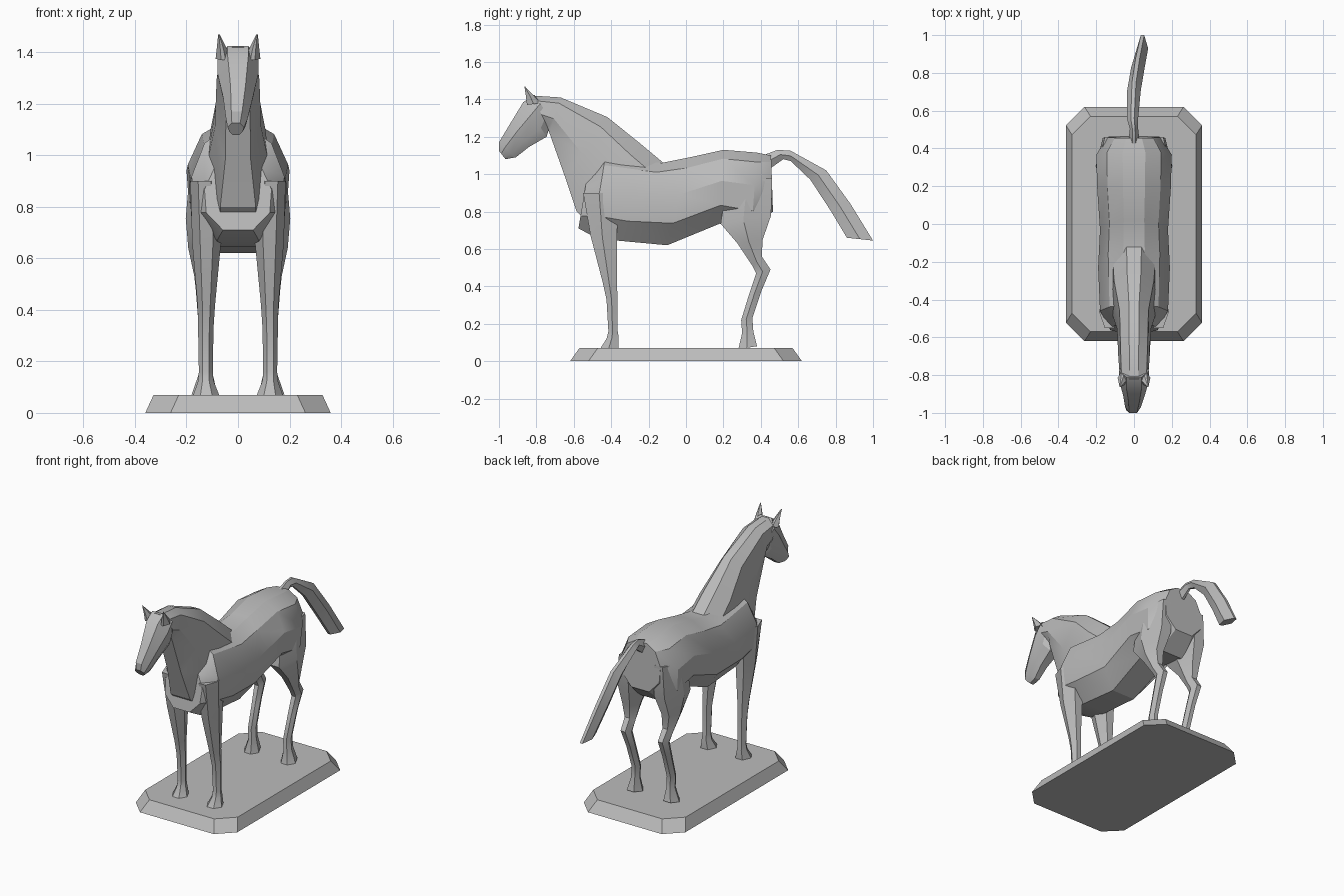
import bpy
import bmesh
import math

default_cube = bpy.data.objects.get("Cube")
if default_cube:
    bpy.data.objects.remove(default_cube, do_unlink=True)

# One plain grey for the whole figurine
grey = bpy.data.materials.new("plain grey")
grey.use_nodes = True
colour = (0.5, 0.5, 0.5, 1)
grey.diffuse_color = colour
grey.node_tree.nodes["Principled BSDF"].inputs["Base Color"].default_value = colour

# Half cross-sections: (position from upper to lower edge, share of half width)
BARREL = [(0, .3), (.12, .72), (.42, 1), (.75, .95), (1, .45)]
NECK = [(0, .3), (.16, .85), (.6, 1), (1, .55)]
HEAD = [(0, .5), (.35, 1), (.75, .8), (1, .4)]
LIMB = [(0, .45), (.45, 1), (1, .5)]
TAIL = [(0, .3), (.5, 1), (1, .3)]


def finish(name, bm, smooth_angle, mirrored=False):
    """Turn a bmesh into a shaded object, optionally mirrored left to right."""
    bmesh.ops.recalc_face_normals(bm, faces=bm.faces)
    mesh = bpy.data.meshes.new(name)
    bm.to_mesh(mesh)
    bm.free()
    mesh.materials.append(grey)
    obj = bpy.data.objects.new(name, mesh)
    bpy.context.collection.objects.link(obj)
    bpy.ops.object.select_all(action='DESELECT')
    obj.select_set(True)
    bpy.context.view_layer.objects.active = obj
    bpy.ops.object.shade_smooth_by_angle(angle=math.radians(smooth_angle))
    if mirrored:
        modifier = obj.modifiers.new("left and right", 'MIRROR')
        modifier.use_axis[0] = True
        modifier.use_mirror_merge = False
    return obj


def skin(bm, rings):
    """Join successive vertex rings with faces and close both ends."""
    count = len(rings[0])
    for first, second in zip(rings, rings[1:]):
        for i in range(count):
            j = (i + 1) % count
            bm.faces.new((first[i], first[j], second[j], second[i]))
    bm.faces.new(rings[0])
    bm.faces.new(rings[-1])


def loft(name, section, stations, smooth_angle=26, mirrored=False):
    """Stations: upper y, upper z, lower y, lower z, half width, centre x."""
    bm = bmesh.new()
    rings = []
    for upper_y, upper_z, lower_y, lower_z, half, centre in stations:
        outline = [(t, w) for t, w in section]
        outline += [(t, -w) for t, w in reversed(section)]
        rings.append([bm.verts.new((centre + half * w,
                                    upper_y + (lower_y - upper_y) * t,
                                    upper_z + (lower_z - upper_z) * t))
                      for t, w in outline])
    skin(bm, rings)
    return finish(name, bm, smooth_angle, mirrored)


# Trunk from chest to rump
loft("body", BARREL, [
    (-.53, .98, -.575, .71, .13, 0),
    (-.43, 1.10, -.5, .67, .18, 0),
    (-.13, 1.06, -.37, .645, .19, 0),
    (.02, 1.09, -.1, .62, .18, 0),
    (.2, 1.13, .18, .735, .195, 0),
    (.38, 1.115, .35, .7, .2, 0),
    (.455, 1.1, .465, .8, .14, 0),
])

# Neck rising from the withers with its narrow crest
loft("neck", NECK, [
    (-.12, 1.06, -.5, .72, .13, 0),
    (-.24, 1.16, -.585, .8, .125, 0),
    (-.42, 1.305, -.645, .98, .09, 0),
    (-.67, 1.41, -.73, 1.22, .083, 0),
    (-.82, 1.42, -.74, 1.25, .078, 0),
])

# Head from poll to muzzle
loft("head", HEAD, [
    (-.81, 1.425, -.72, 1.29, .08, 0),
    (-.87, 1.385, -.745, 1.2, .08, 0),
    (-.94, 1.27, -.84, 1.145, .058, 0),
    (-1, 1.17, -.91, 1.09, .042, -.005),
    (-1, 1.125, -.965, 1.08, .032, -.008),
])

# Pointed ears
loft("ears", TAIL, [
    (-.85, 1.37, -.78, 1.38, .03, .057),
    (-.855, 1.41, -.805, 1.41, .021, .062),
    (-.864, 1.47, -.86, 1.468, .003, .074),
], mirrored=True)

# Front legs: shoulder, forearm, knee, cannon, hoof
loft("front_legs", LIMB, [
    (-.55, .9, -.36, .9, .055, .13),
    (-.51, .67, -.37, .65, .056, .122),
    (-.445, .42, -.37, .42, .034, .123),
    (-.425, .33, -.365, .33, .03, .125),
    (-.415, .16, -.365, .16, .027, .125),
    (-.425, .12, -.36, .13, .03, .125),
    (-.46, .065, -.36, .065, .052, .123),
], mirrored=True)

# Hind legs: thigh, hock, cannon, hoof
loft("hind_legs", LIMB, [
    (.22, .95, .46, .98, .06, .125),
    (.185, .735, .455, .78, .075, .128),
    (.275, .63, .41, .65, .053, .14),
    (.355, .51, .405, .56, .036, .134),
    (.375, .47, .452, .49, .032, .132),
    (.335, .35, .405, .38, .027, .128),
    (.295, .22, .355, .23, .026, .125),
    (.3, .15, .36, .16, .026, .125),
    (.28, .065, .38, .08, .05, .13),
], mirrored=True)

# Tail carried high and flowing back
loft("tail", TAIL, [
    (.41, 1.1, .45, 1.03, .03, 0),
    (.49, 1.13, .52, 1.08, .022, 0),
    (.56, 1.125, .56, 1.07, .03, -.008),
    (.75, 1.02, .665, .97, .036, 0),
    (.88, .84, .77, .81, .036, .02),
    (1, .645, .86, .66, .03, .045),
])

# Base plate with clipped corners and sloping sides
bm = bmesh.new()
tiers = []
for z, x, y in [(0, .36, .62), (.07, .328, .57)]:
    cut = .098
    corner = [(x, y - cut), (x - cut, y)]
    points = corner + [(-a, b) for a, b in reversed(corner)]
    points += [(-a, -b) for a, b in points]
    tiers.append([bm.verts.new((a, b, z)) for a, b in points])
skin(bm, tiers)
finish("base_plate", bm, 10)
